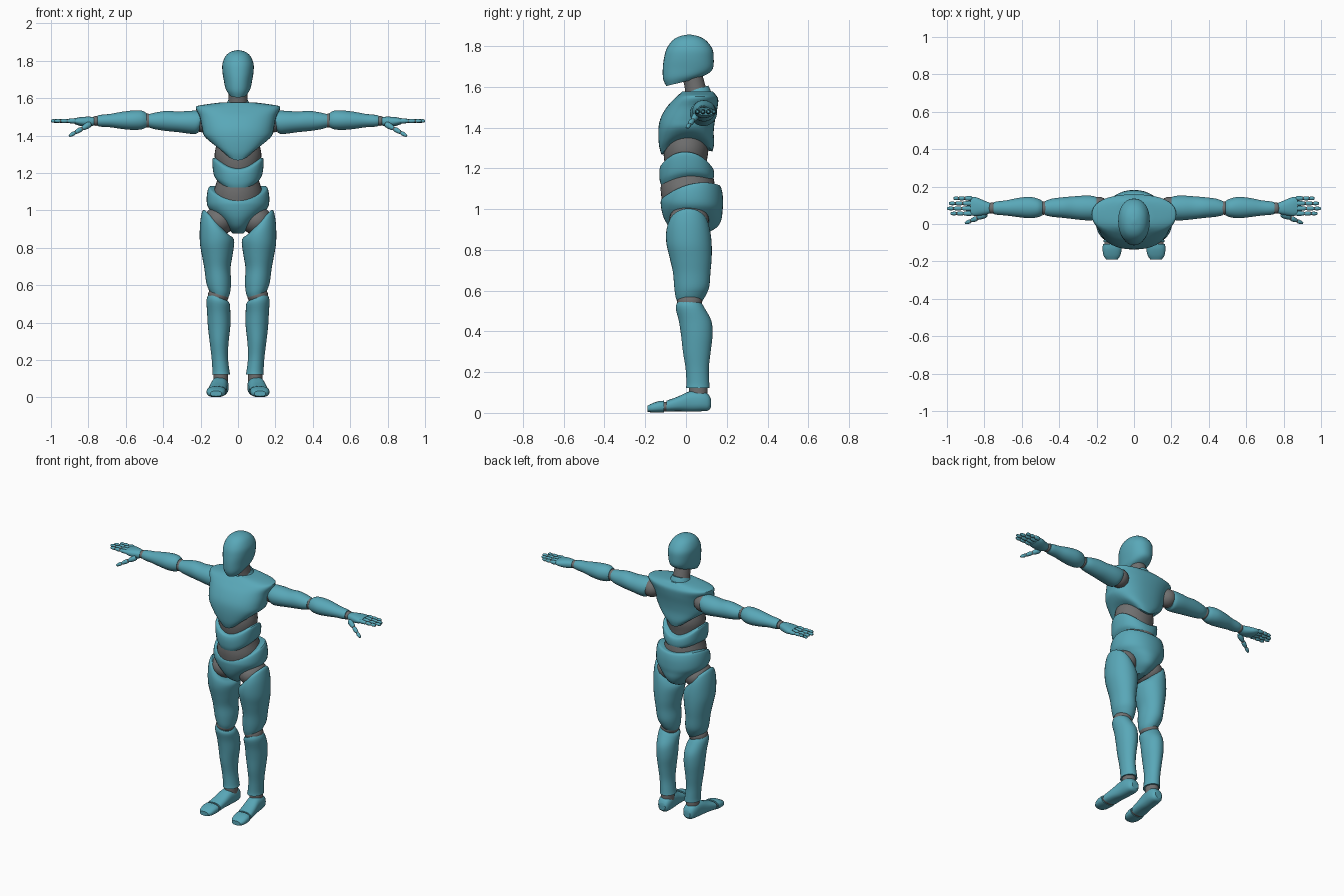
import bpy, bmesh, math
from mathutils import Vector


def material(name, rgb):
    m = bpy.data.materials.new(name)
    m.diffuse_color = (*rgb, 1)
    return m


TEAL = material("teal_shell", (0.10, 0.39, 0.48))
GREY = material("grey_joint", (0.16, 0.16, 0.16))


def finish(name, bm, mat, angle=32):
    bmesh.ops.recalc_face_normals(bm, faces=bm.faces)
    for f in bm.faces:
        f.smooth = True
    me = bpy.data.meshes.new(name)
    bm.to_mesh(me)
    bm.free()
    me.materials.append(mat)
    me.set_sharp_from_angle(angle=math.radians(angle))
    ob = bpy.data.objects.new(name, me)
    bpy.context.collection.objects.link(ob)
    return ob


def spline(secs, steps):
    """Smoothly interpolate the cross-sections."""
    out = []
    for i in range(len(secs) - 1):
        p1, p2 = secs[i], secs[i + 1]
        p0, p3 = secs[max(i - 1, 0)], secs[min(i + 2, len(secs) - 1)]
        for k in range(steps):
            u = k / steps
            out.append([0.5 * (2 * b + (c - a) * u + (2 * a - 5 * b + 4 * c - d) * u * u
                               + (3 * b - a - 3 * c + d) * u ** 3)
                        for a, b, c, d in zip(p0, p1, p2, p3)])
    return out + [list(secs[-1])]


def loft(name, axis, secs, mat=TEAL, side=1, p=2.0, n=32, steps=4):
    """Section: position, centre a, centre b, radius a, radius b, tilt a, tilt b, side lift."""
    secs = [tuple(s) + (0,) * (8 - len(s)) for s in secs]
    bm = bmesh.new()
    place = {'x': lambda a, b, t: (t * side, a, b),
             'y': lambda a, b, t: (a * side, t, b),
             'z': lambda a, b, t: (a * side, b, t)}[axis]
    rings = []
    for t, ca, cb, ra, rb, ta, tb, lift in spline(secs, steps):
        ring = []
        for k in range(n):
            w = 2 * math.pi * k / n
            c, s = math.cos(w), math.sin(w)
            a = math.copysign(abs(c) ** (2 / p), c)
            b = math.copysign(abs(s) ** (2 / p), s)
            ring.append(bm.verts.new(place(ca + ra * a, cb + rb * b,
                                           t + ta * a + tb * b + lift * a * a)))
        rings.append(ring)
    for r, q in zip(rings, rings[1:]):
        for k in range(n):
            bm.faces.new((r[k], r[(k + 1) % n], q[(k + 1) % n], q[k]))
    for r in (rings[0], rings[-1]):
        mid = bm.verts.new(sum((v.co for v in r), Vector()) / n)
        for k in range(n):
            bm.faces.new((r[k], r[(k + 1) % n], mid))
    return finish(name, bm, mat)


def ball(name, loc, size, mat=GREY):
    bm = bmesh.new()
    bmesh.ops.create_uvsphere(bm, u_segments=24, v_segments=14, radius=1)
    for v in bm.verts:
        v.co = Vector(loc) + Vector(a * b for a, b in zip(v.co, size))
    return finish(name, bm, mat)


def digit(name, p, q, r1, r2, side):
    """Three tapered finger segments with small joint balls between them."""
    p, q = (Vector((v[0] * side, v[1], v[2])) for v in (p, q))
    turn = (q - p).to_track_quat('Z', 'Y')
    length = (q - p).length
    cuts = (0, 0.42, 0.74, 1)
    for i in range(3):
        a, b = cuts[i] * length, cuts[i + 1] * length
        ra, rb = (r1 + (r2 - r1) * c for c in (cuts[i], cuts[i + 1]))
        ob = loft(f"{name}_segment_{i + 1}", 'z',
                  [(a, 0, 0, ra * .75, ra * .75), (a + .25 * (b - a), 0, 0, ra, ra),
                   (a + .75 * (b - a), 0, 0, rb, rb), (b, 0, 0, rb * .6, rb * .6)], n=12, steps=2)
        for v in ob.data.vertices:
            v.co = p + turn @ v.co
        if i:
            ball(f"{name}_joint_{i}", p + (q - p) * cuts[i], (ra * .8,) * 3)


# Head and neck
loft("head", 'z', [(1.622, 0, -.022, .048, .075, 0, .018), (1.65, 0, -.004, .066, .108, 0, .012),
                   (1.69, 0, .009, .075, .123), (1.74, 0, .014, .083, .122), (1.785, 0, .017, .083, .113),
                   (1.825, 0, .016, .066, .085), (1.847, 0, .015, .04, .05), (1.856, 0, .015, .008, .01)], p=2.2)
loft("neck", 'z', [(1.55, 0, .055, .056, .056), (1.60, 0, .045, .051, .052), (1.66, 0, .03, .048, .05)], GREY)
loft("collar", 'z', [(1.55, 0, .055, .075, .075), (1.575, 0, .055, .06, .064, 0, .012),
                     (1.59, 0, .053, .052, .056, 0, .016)])

# Torso
loft("chest", 'z', [(1.275, 0, .005, .095, .125, 0, .008, .065), (1.315, 0, .003, .145, .135, 0, .006, .05),
                    (1.38, 0, .0, .182, .136, 0, 0, .02), (1.44, 0, .008, .192, .135),
                    (1.50, 0, .03, .205, .125), (1.54, 0, .05, .226, .108, 0, 0, .008),
                    (1.562, 0, .055, .20, .09), (1.577, 0, .056, .09, .075)], p=2.3, n=40)
loft("upper_abdomen", 'z', [(1.18, 0, 0, .09, .095), (1.24, 0, -.002, .115, .105),
                            (1.30, 0, 0, .125, .11), (1.37, 0, 0, .11, .10)], GREY)
loft("waist_band", 'z', [(1.125, 0, .005, .11, .125, 0, .012, .035), (1.15, 0, .004, .128, .133, 0, .008, .035),
                         (1.185, 0, .003, .136, .134, 0, 0, .05), (1.208, 0, .003, .136, .127, 0, -.005, .068),
                         (1.216, 0, .003, .122, .112, 0, -.006, .065)], p=2.2, n=40)
loft("lower_abdomen", 'z', [(1.02, 0, .015, .13, .13), (1.09, 0, .01, .132, .134),
                            (1.15, 0, .008, .115, .128), (1.20, 0, .005, .10, .115)], GREY)
loft("pelvis", 'z', [(.877, 0, .03, .028, .06), (.91, 0, .036, .062, .115), (.95, 0, .034, .10, .14),
                     (.99, 0, .03, .14, .149), (1.025, 0, .029, .164, .153),
                     (1.06, 0, .028, .167, .151, 0, .018, .015),
                     (1.084, 0, .026, .158, .142, 0, .03, .035), (1.088, 0, .026, .14, .125, 0, .03, .035)],
     p=2.1, n=40)

for label, s in (("left", 1), ("right", -1)):
    # Leg
    ball(f"{label}_hip_joint", (.10 * s, .015, .945), (.083, .098, .078))
    loft(f"{label}_thigh", 'z', [(.945, .122, .012, .056, .08, .058), (.93, .120, .011, .072, .096, .062),
                                 (.89, .116, .011, .087, .108, .035), (.83, .112, .015, .092, .111),
                                 (.76, .111, .023, .082, .103), (.69, .110, .028, .070, .092),
                                 (.62, .104, .028, .067, .086), (.575, .102, .022, .060, .074, .014),
                                 (.55, .102, .017, .050, .062, .016)], side=s)
    ball(f"{label}_knee_joint", (.105 * s, .018, .545), (.056, .062, .05))
    loft(f"{label}_shin", 'z', [(.534, .105, .016, .050, .062, .018), (.51, .106, .022, .062, .072, .012),
                                (.45, .103, .045, .062, .080), (.38, .101, .053, .060, .077),
                                (.30, .101, .053, .051, .068), (.22, .098, .055, .044, .057),
                                (.15, .092, .058, .045, .056), (.122, .090, .058, .048, .058)], side=s)
    loft(f"{label}_ankle_joint", 'z', [(.07, .093, .06, .04, .045), (.13, .091, .06, .039, .045)], GREY, s)
    # Foot and toes
    loft(f"{label}_foot", 'y', [(.122, .092, .048, .024, .022), (.108, .093, .052, .037, .041),
                                (.075, .095, .058, .045, .050), (.02, .100, .056, .045, .050),
                                (-.04, .107, .044, .048, .036), (-.095, .113, .033, .050, .027)], side=s, p=2.5)
    loft(f"{label}_toe_joint", 'y', [(-.08, .112, .031, .045, .024), (-.125, .116, .028, .044, .023)], GREY, s)
    loft(f"{label}_toe_cap", 'y', [(-.108, .115, .031, .051, .029), (-.135, .117, .029, .051, .028),
                                   (-.168, .118, .024, .045, .022), (-.19, .118, .020, .030, .014)],
         side=s, p=2.5)
    # Arm
    ball(f"{label}_shoulder_joint", (.19 * s, .085, 1.475), (.06, .06, .058))
    loft(f"{label}_upper_arm", 'x', [(.195, .085, 1.468, .052, .052, 0, -.018), (.215, .085, 1.47, .064, .062, 0, -.014),
                                     (.26, .086, 1.471, .066, .061), (.32, .087, 1.473, .061, .055),
                                     (.38, .088, 1.478, .055, .054), (.44, .087, 1.478, .048, .045),
                                     (.475, .085, 1.479, .038, .036)], side=s)
    ball(f"{label}_elbow_joint", (.484 * s, .085, 1.48), (.034, .036, .037))
    loft(f"{label}_forearm", 'x', [(.49, .085, 1.482, .038, .038), (.515, .086, 1.483, .050, .050),
                                   (.56, .088, 1.482, .057, .052), (.62, .088, 1.481, .051, .046),
                                   (.68, .086, 1.48, .041, .036), (.73, .085, 1.479, .036, .032),
                                   (.752, .085, 1.479, .031, .028)], side=s)
    ball(f"{label}_wrist_joint", (.76 * s, .085, 1.478), (.024, .03, .026))
    # Hand
    loft(f"{label}_palm", 'x', [(.77, .085, 1.476, .028, .022), (.80, .087, 1.474, .038, .027),
                                (.845, .093, 1.475, .050, .023), (.875, .095, 1.477, .048, .015)], side=s, p=2.3)
    for finger, y, tip in (("index", .056, .98), ("middle", .083, 1.0), ("ring", .110, .99), ("little", .137, .965)):
        digit(f"{label}_{finger}_finger", (.866, y, 1.478), (tip, y, 1.478), .013, .009, s)
    digit(f"{label}_thumb", (.79, .052, 1.462), (.902, .004, 1.398), .017, .009, s)
